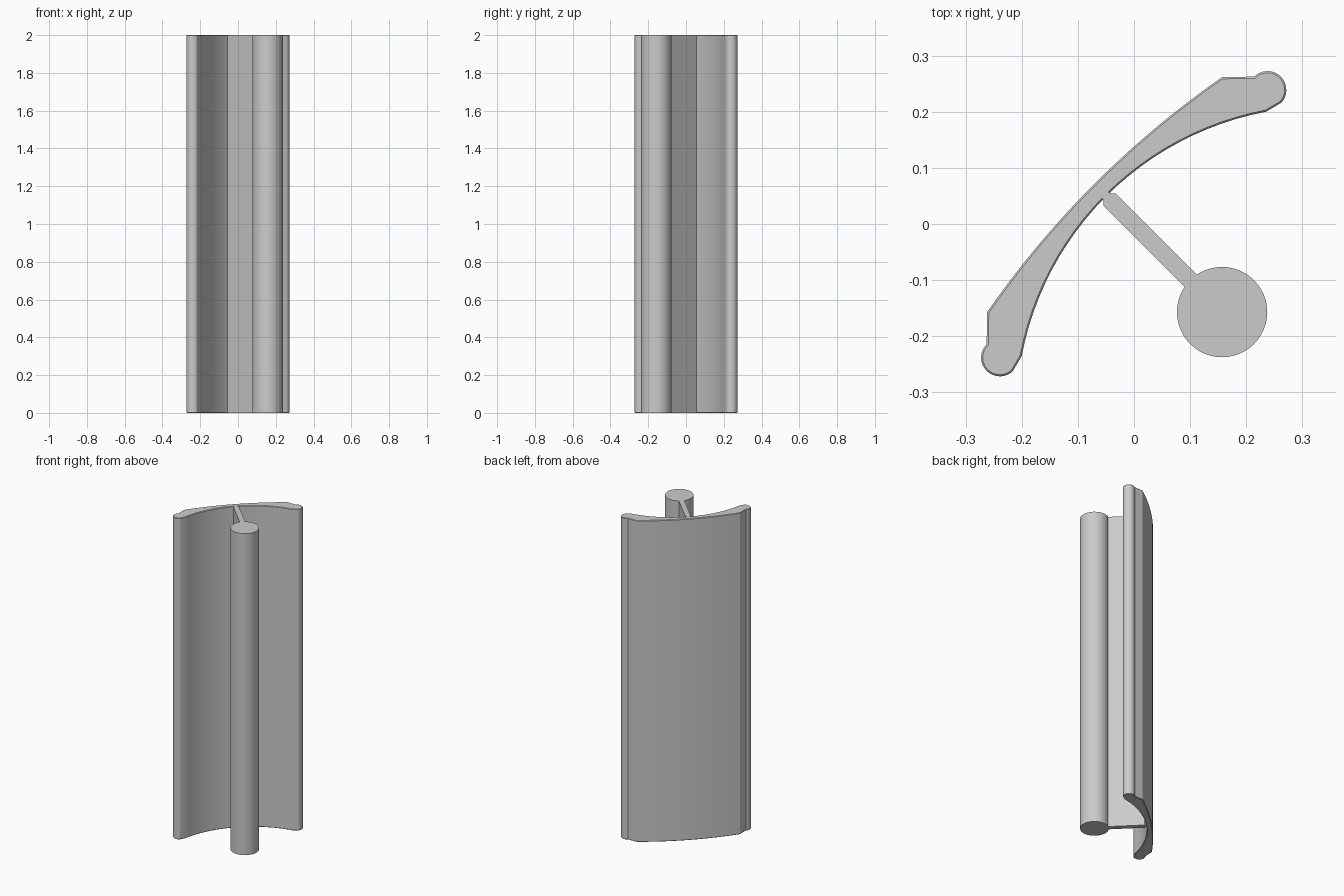
import bpy, bmesh
from math import sin, cos, asin, radians, sqrt, pi

HEIGHT = 2.0

if "Cube" in bpy.data.objects:
    bpy.data.objects.remove(bpy.data.objects["Cube"], do_unlink=True)

grey = bpy.data.materials.new("plain grey")
grey.use_nodes = True
colour = (0.6, 0.6, 0.6, 1)
grey.diffuse_color = colour
grey.node_tree.nodes["Principled BSDF"].inputs["Base Color"].default_value = colour


def diagonal(u, v):
    """Point from its place along (u) and across (v) the plate."""
    return ((u - v) / sqrt(2), (u + v) / sqrt(2))


def mirrored(points):
    """Mirror across the diagonal plane of symmetry, keeping the outline order."""
    return [(-y, -x) for x, y in reversed(points)]


def half_arc(radius, apex, reach, steps):
    """Bowed line from the middle of the plate outwards."""
    end = asin(reach / radius)
    angles = [end * i / steps for i in range(steps + 1)]
    return [diagonal(radius * sin(a), apex - radius * (1 - cos(a))) for a in angles]


def extrude(name, outline, bevel=0):
    """Upright prism with the given outline."""
    bm = bmesh.new()
    face = bm.faces.new([bm.verts.new((x, y, 0)) for x, y in outline])
    top = bmesh.ops.extrude_face_region(bm, geom=[face])["geom"]
    bmesh.ops.translate(bm, vec=(0, 0, HEIGHT),
                        verts=[g for g in top if isinstance(g, bmesh.types.BMVert)])
    bmesh.ops.recalc_face_normals(bm, faces=bm.faces)
    mesh = bpy.data.meshes.new(name)
    bm.to_mesh(mesh)
    bm.free()
    mesh.materials.append(grey)
    obj = bpy.data.objects.new(name, mesh)
    bpy.context.collection.objects.link(obj)
    bpy.ops.object.select_all(action="DESELECT")
    obj.select_set(True)
    bpy.context.view_layer.objects.active = obj
    bpy.ops.object.shade_smooth_by_angle(angle=radians(20))
    if bevel:
        mod = obj.modifiers.new("softened ends", "BEVEL")
        mod.width = bevel
        mod.segments = 1
        mod.limit_method = "ANGLE"
        mod.angle_limit = radians(80)
    return obj


# Curved plate: outer bow, rounded bead at each end, deeper inner bow
outer = half_arc(1.67, 0.1005, 0.296, 10)
bead = []
for i in range(19):
    a = radians(135 - 178 * i / 18)
    bead.append((0.238 + 0.0335 * cos(a), 0.239 + 0.0335 * sin(a)))
inner = half_arc(0.547, 0.070, 0.308, 12)
half = outer + bead + inner[::-1]
extrude("curved_plate", half + mirrored(half)[1:-1], 0.003)

# Web joining the plate to the rod, with clipped corners at the plate
side = [diagonal(0.0156, -0.16), diagonal(0.0156, 0.0615), diagonal(0.008, 0.0692),
        diagonal(0.008, 0.075)]
extrude("web", side + mirrored(side))

# Round rod
extrude("rod", [(0.157 + 0.0805 * cos(2 * pi * i / 48), -0.157 + 0.0805 * sin(2 * pi * i / 48))
                for i in range(48)])
